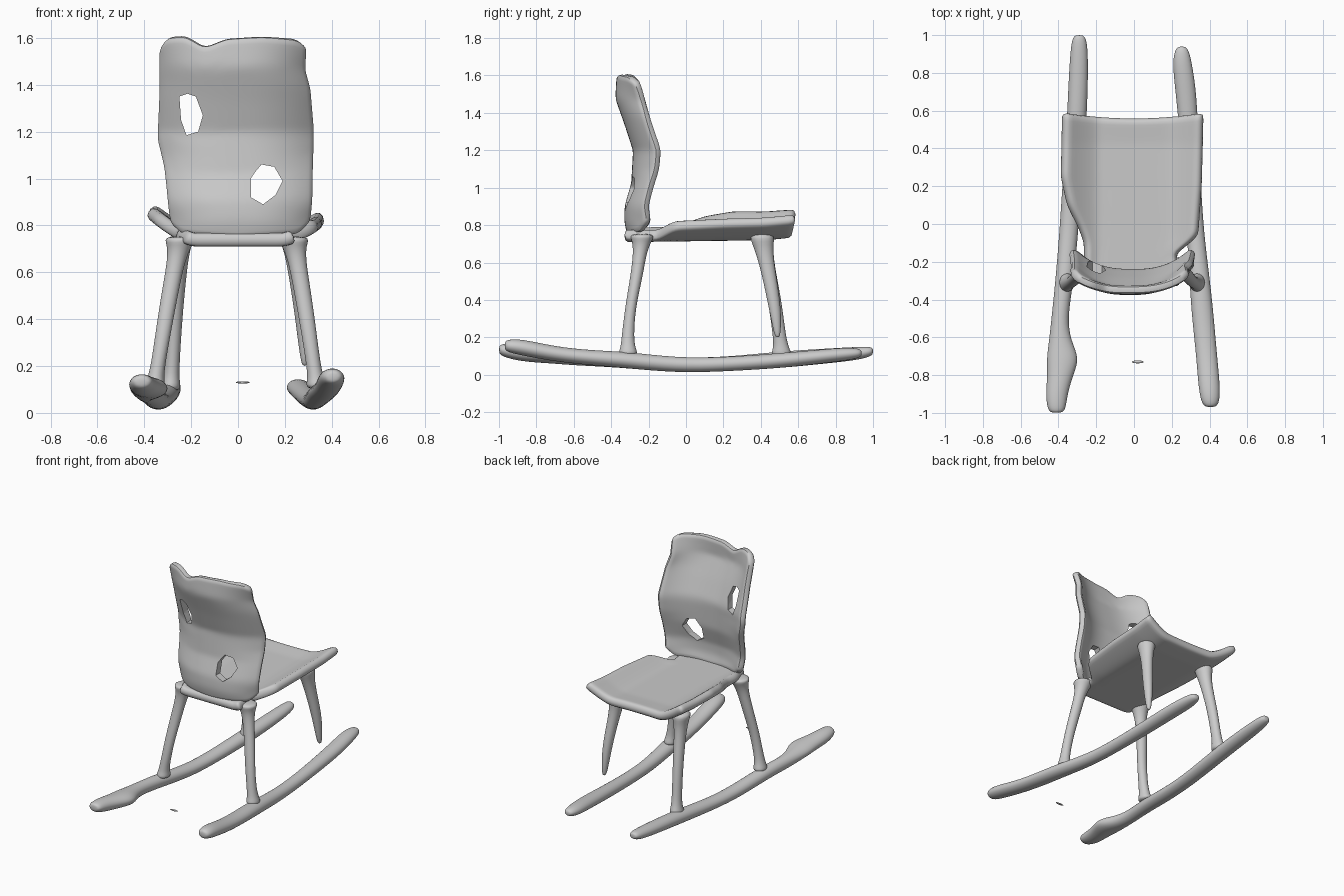
import bpy, bmesh, math
from mathutils import Vector

if "Cube" in bpy.data.objects:
    bpy.data.objects.remove(bpy.data.objects["Cube"])


def lerp_table(table, t):
    """Piecewise linear lookup in a list of (key, value) with rising keys."""
    if t <= table[0][0]:
        return table[0][1]
    for (a, va), (b, vb) in zip(table, table[1:]):
        if t <= b:
            return va + (vb - va) * (t - a) / (b - a)
    return table[-1][1]


def finish(name, bm, subsurf=0, thickness=0):
    bmesh.ops.recalc_face_normals(bm, faces=bm.faces)
    me = bpy.data.meshes.new(name)
    bm.to_mesh(me)
    bm.free()
    for p in me.polygons:
        p.use_smooth = True
    ob = bpy.data.objects.new(name, me)
    bpy.context.collection.objects.link(ob)
    if thickness:
        m = ob.modifiers.new("thickness", 'SOLIDIFY')
        m.thickness, m.offset = thickness, 0
    if subsurf:
        ob.modifiers.new("smooth", 'SUBSURF').levels = subsurf
        ob.modifiers["smooth"].render_levels = subsurf
    return ob


def sheet(name, func, nu, nv, thickness):
    bm = bmesh.new()
    rows = [[bm.verts.new(func(i / nu, j / nv)) for i in range(nu + 1)] for j in range(nv + 1)]
    for j in range(nv):
        for i in range(nu):
            bm.faces.new((rows[j][i], rows[j][i + 1], rows[j + 1][i + 1], rows[j + 1][i]))
    return finish(name, bm, 1, thickness)


def tube(name, path, up, sides=8):
    """Elliptical tube; path rows are (x, y, z, half width in x, half width along up)."""
    bm = bmesh.new()
    rings = []
    for x, y, z, a, b in path:
        ring = []
        for k in range(sides):
            t = 2 * math.pi * k / sides
            p = Vector((x, y, z)) + 1.1 * (Vector((a * math.cos(t), 0, 0)) + b * math.sin(t) * Vector(up))
            ring.append(bm.verts.new(p))
        rings.append(ring)
    for r, s in zip(rings, rings[1:]):
        for k in range(sides):
            n = (k + 1) % sides
            bm.faces.new((r[k], r[n], s[n], s[k]))
    bm.faces.new(rings[0])
    bm.faces.new(rings[-1])
    return finish(name, bm, 2)


# Seat: dished sheet with raised side rims, narrowing where it meets the back
SEAT_L = [(-.33, -.22), (-.2, -.26), (-.1, -.26), (-.02, -.29), (.1, -.35), (.25, -.382), (.58, -.375)]
SEAT_R = [(-.33, .24), (-.2, .23), (-.16, .22), (-.11, .28), (-.07, .335), (.2, .355), (.58, .365)]


def seat_point(u, v):
    y = -.33 + .89 * v
    l, r = lerp_table(SEAT_L, y), lerp_table(SEAT_R, y)
    x = l + (r - l) * u
    t = max(0, (abs(x) - .19) / .19)
    rise = .115 if x < 0 else .09
    z = .738 + rise * t ** 1.3 + .012 * v + .012 * max(0, (v - .85) / .15)
    if v > .85:
        y += .03 * (abs(x) / .37) ** 2 * (v - .85) / .15
    return (x, y, z)


sheet("seat", seat_point, 20, 26, .058)

# Backrest: S-curved shell, its edges wrapping forward
BACK_L = [(.75, -.28), (.85, -.295), (1.0, -.31), (1.15, -.338), (1.4, -.328), (1.6, -.33)]
BACK_R = [(.75, .3), (.85, .312), (1.2, .318), (1.4, .303), (1.48, .28), (1.6, .288)]
BACK_TOP = [(-.33, 1.55), (-.3, 1.605), (-.22, 1.61), (-.14, 1.56), (-.05, 1.597), (.1, 1.607), (.25, 1.597), (.29, 1.56)]
BACK_BOTTOM = [(-.3, .83), (-.23, .762), (0, .745), (.25, .762), (.31, .83)]
BACK_MID = [(.75, -.29), (.82, -.308), (.9, -.305), (1.02, -.27), (1.2, -.26), (1.34, -.305), (1.48, -.355), (1.6, -.348)]
BACK_EDGE = [(.75, -.2), (.83, -.195), (.9, -.21), (1.0, -.185), (1.1, -.152), (1.2, -.142), (1.34, -.19), (1.5, -.235), (1.6, -.27)]


def back_point(u, v):
    zn = .75 + .85 * v
    l, r = lerp_table(BACK_L, zn), lerp_table(BACK_R, zn)
    x = l + (r - l) * u
    lo, hi = lerp_table(BACK_BOTTOM, x), lerp_table(BACK_TOP, x)
    z = lo + (hi - lo) * v
    t = abs(2 * u - 1) ** 2.6
    y = lerp_table(BACK_MID, z) * (1 - t) + lerp_table(BACK_EDGE, z) * t
    return (x, y, z)


back = sheet("backrest", back_point, 24, 28, .046)

# Two irregular openings in the backrest
HOLES = [
    [(-.25, 1.35), (-.215, 1.362), (-.18, 1.35), (-.15, 1.27), (-.17, 1.2), (-.22, 1.185), (-.243, 1.25)],
    [(.055, 1.0), (.075, 1.03), (.1, 1.06), (.155, 1.05), (.19, .99), (.16, .93), (.107, .89), (.055, .92)],
]
cutters = []
for hole in HOLES:
    bm = bmesh.new()
    face = bm.faces.new([bm.verts.new((x, -.6, z)) for x, z in hole])
    ext = bmesh.ops.extrude_face_region(bm, geom=[face])
    bmesh.ops.translate(bm, vec=(0, .7, 0), verts=[e for e in ext["geom"] if isinstance(e, bmesh.types.BMVert)])
    cutter = finish("hole_cutter", bm)
    cutter.hide_render = True
    cutters.append(cutter)
    mod = back.modifiers.new("hole", 'BOOLEAN')
    mod.operation, mod.object, mod.solver = 'DIFFERENCE', cutter, 'EXACT'
bpy.context.view_layer.update()
mesh = bpy.data.meshes.new_from_object(back.evaluated_get(bpy.context.evaluated_depsgraph_get()))
back.modifiers.clear()
back.data = mesh
for c in cutters:
    bpy.data.objects.remove(c)
bpy.ops.object.select_all(action='DESELECT')
back.select_set(True)
bpy.context.view_layer.objects.active = back
bpy.ops.object.shade_smooth_by_angle(angle=math.radians(40))

# Rockers, toed in toward +y
UP, FWD = (0, 0, 1), (0, 1, 0)
tube("left_rocker", [
    (-.41, -1.0, .135, .025, .018), (-.41, -.985, .132, .048, .034), (-.41, -.9, .12, .058, .045),
    (-.39, -.8, .11, .068, .045), (-.375, -.71, .105, .088, .045), (-.392, -.62, .095, .058, .043),
    (-.395, -.5, .088, .042, .042), (-.37, -.32, .08, .048, .044), (-.345, -.05, .05, .05, .04),
    (-.33, .2, .055, .05, .038), (-.305, .5, .08, .052, .045), (-.295, .75, .1, .052, .04),
    (-.29, .93, .115, .046, .035), (-.29, .99, .125, .034, .025), (-.29, 1.0, .125, .015, .012)], UP)
tube("right_rocker", [
    (.405, -.97, .155, .02, .018), (.405, -.955, .155, .045, .034), (.4, -.88, .148, .058, .044),
    (.385, -.7, .11, .055, .04), (.365, -.5, .09, .058, .04), (.35, -.32, .08, .055, .044),
    (.325, -.05, .05, .045, .04), (.31, .2, .055, .045, .038), (.29, .5, .075, .05, .04),
    (.275, .7, .095, .055, .038), (.255, .85, .11, .052, .036), (.253, .925, .115, .036, .026),
    (.253, .94, .115, .015, .012)], UP)

# Back legs, splayed outward and flared at both joints
for name, s, xt, xb in (("left_back_leg", -1, .245, .355), ("right_back_leg", 1, .235, .335)):
    rows = [(0, .1, -.31, .05, .06), (.02, .14, -.31, .036, .04), (.12, .2, -.312, .03, .032),
            (.35, .36, -.298, .033, .028), (.6, .52, -.265, .036, .033), (.85, .66, -.245, .038, .035),
            (.97, .72, -.235, .055, .055), (1, .755, -.235, .075, .07)]
    tube(name, [(s * (xb + (xt - xb) * f), y, z, a, b) for f, z, y, a, b in rows], FWD)

# Front legs: left reaches its rocker, right tapers off short of it
tube("left_front_leg", [
    (-.29, .51, .09, .05, .065), (-.285, .51, .14, .035, .042), (-.28, .5, .2, .03, .034),
    (-.27, .475, .4, .032, .036), (-.255, .43, .6, .036, .04), (-.25, .41, .7, .045, .055),
    (-.25, .405, .76, .07, .075)], FWD)
tube("right_front_leg", [
    (.285, .49, .2, .008, .008), (.284, .488, .22, .016, .018), (.28, .48, .32, .026, .03),
    (.27, .46, .45, .032, .036), (.25, .43, .6, .036, .04), (.24, .41, .7, .045, .055),
    (.235, .405, .76, .07, .075)], FWD)

# Small loose chip floating between the rockers
bm = bmesh.new()
bmesh.ops.create_icosphere(bm, subdivisions=2, radius=1)
bmesh.ops.scale(bm, vec=(.032, .008, .005), verts=bm.verts)
bmesh.ops.translate(bm, vec=(.02, -.73, .13), verts=bm.verts)
finish("loose_chip", bm)
